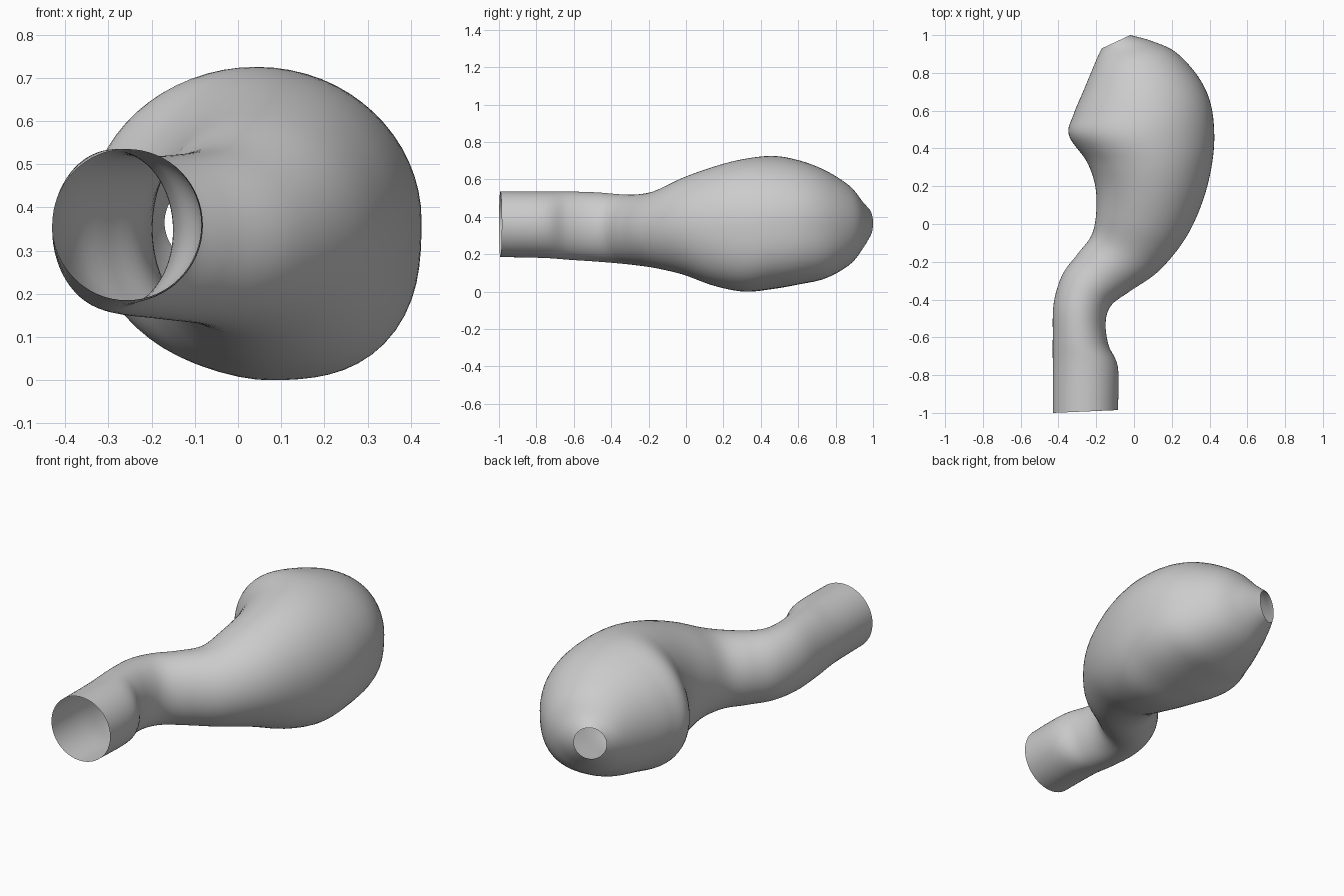
import bpy
import bmesh
from math import sin, cos, pi
from mathutils import Vector

cube = bpy.data.objects.get("Cube")
if cube:
    bpy.data.objects.remove(cube, do_unlink=True)

SIDES = 64
STEPS = 6

# Cross-sections from the open neck to the small tip hole:
# right-hand edge x, y / left-hand edge x, y / bottom z, top z / lower bulge
SECTIONS = [
    (-.43, -1, -.085, -.985, .185, .535, 0),
    (-.43, -.76, -.085, -.76, .18, .535, 0),
    (-.43, -.6, -.135, -.64, .17, .535, 0),
    (-.425, -.42, -.15, -.52, .16, .53, 0),
    (-.38, -.27, -.12, -.43, .15, .52, 0),
    (-.3, -.16, -.02, -.355, .14, .52, 0),
    (-.225, -.06, .13, -.25, .125, .54, 0),
    (-.2, .06, .27, -.08, .09, .61, 0),
    (-.205, .2, .36, .11, .03, .67, .04),
    (-.25, .33, .41, .3, 0, .71, .08),
    (-.345, .47, .425, .47, .015, .725, .1),
    (-.32, .58, .405, .64, .04, .7, .1),
    (-.27, .7, .34, .78, .07, .65, .09),
    (-.22, .82, .22, .91, .14, .57, .04),
    (-.19, .89, .09, .97, .22, .49, 0),
    (-.17, .93, -.02, 1, .28, .45, 0),
]


def blend(a, b, c, d, t):
    """Catmull-Rom blend between b and c."""
    return tuple(
        q + t / 2 * (r - p + t * (2 * p - 5 * q + 4 * r - s + t * (3 * (q - r) + s - p)))
        for p, q, r, s in zip(a, b, c, d))


def smooth_sections(sections):
    """Insert in-between cross-sections along the body."""
    last = len(sections) - 1
    result = []
    for i in range(last):
        group = [sections[min(max(i + k, 0), last)] for k in (-1, 0, 1, 2)]
        result += [blend(*group, step / STEPS) for step in range(STEPS)]
    return result + [sections[last]]


def ring_points(section):
    """Points of one slightly bulging elliptical cross-section."""
    ax, ay, bx, by, low, high, bulge = section
    centre = Vector(((ax + bx) / 2, (ay + by) / 2, (low + high) / 2))
    side = Vector(((bx - ax) / 2, (by - ay) / 2, 0))
    up = Vector((0, 0, (high - low) / 2))
    for k in range(SIDES):
        angle = 2 * pi * k / SIDES
        c, s = cos(angle), sin(angle)
        swell = 1 + bulge * sin(2 * angle) ** 2 if c > 0 > s else 1
        yield centre + (side * c + up * s) * swell


# Plain grey material
grey = bpy.data.materials.new("plain grey")
grey.use_nodes = True
colour = (.6, .6, .6, 1)
grey.diffuse_color = colour
grey.node_tree.nodes["Principled BSDF"].inputs["Base Color"].default_value = colour

# Hollow body: a curved neck swelling into a rounded bulb, open at both ends
bm = bmesh.new()
rings = [[bm.verts.new(p) for p in ring_points(section)]
         for section in smooth_sections(SECTIONS)]
for first, second in zip(rings, rings[1:]):
    for k in range(SIDES):
        n = (k + 1) % SIDES
        bm.faces.new((first[k], second[k], second[n], first[n]))
bmesh.ops.recalc_face_normals(bm, faces=bm.faces[:])

# Open shells can be wound inside out, so check one face on the neck
bm.faces.ensure_lookup_table()
face = bm.faces[0]
neck_centre = sum((v.co for v in rings[0]), Vector()) / SIDES
if face.normal.dot(face.calc_center_median() - neck_centre) < 0:
    bmesh.ops.reverse_faces(bm, faces=bm.faces[:])
mesh = bpy.data.meshes.new("hollow_body")
bm.to_mesh(mesh)
bm.free()
mesh.materials.append(grey)
mesh.shade_smooth()

body = bpy.data.objects.new("hollow_body", mesh)
bpy.context.collection.objects.link(body)
